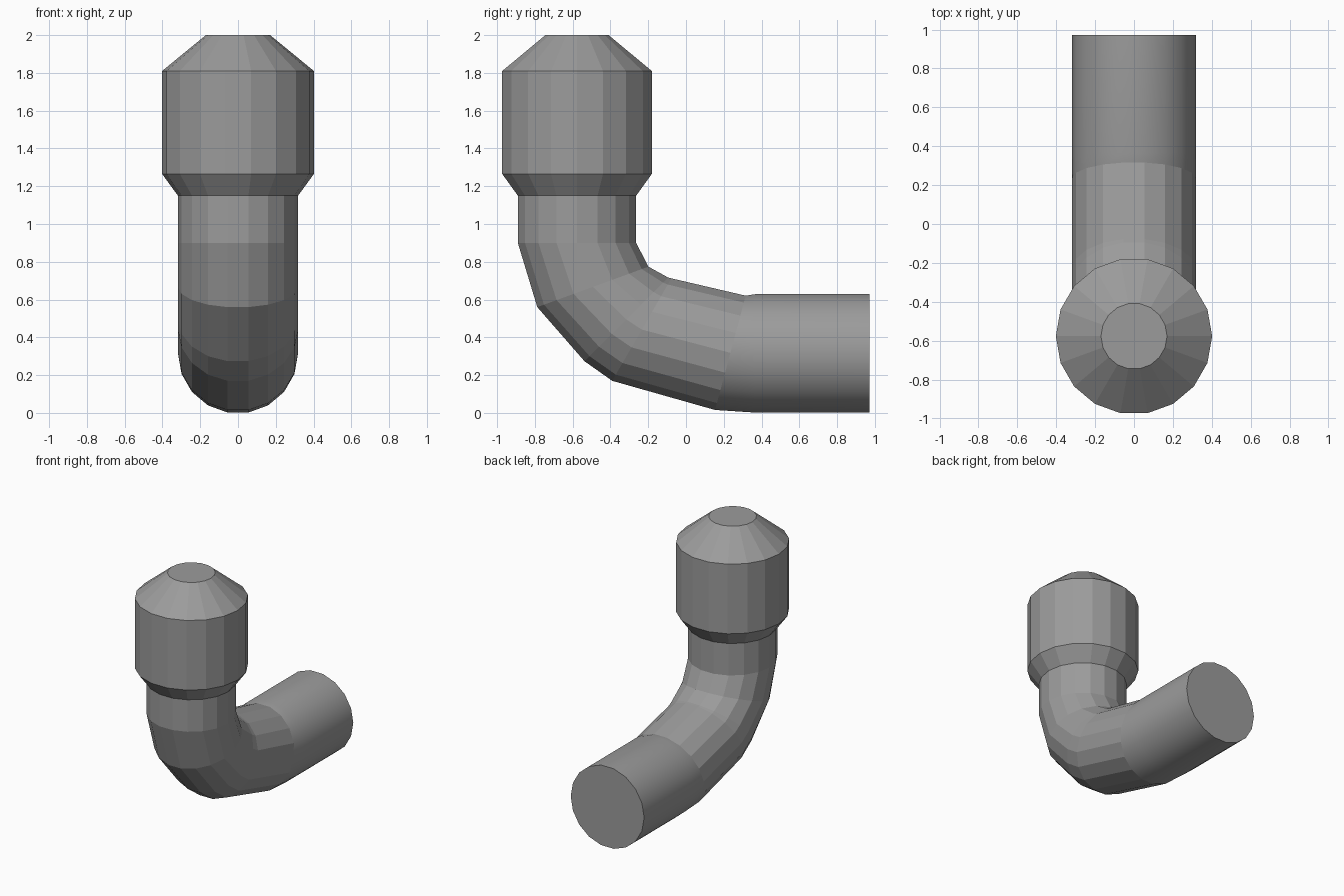
import bpy, bmesh, math

if "Cube" in bpy.data.objects:
    bpy.data.objects.remove(bpy.data.objects["Cube"])

SIDES = 18
R = 0.318
# ring stations along the pipe: centre y, centre z, tilt in degrees, radius
STATIONS = [
    (-0.577, 2.00, 0, 0.17),     # top of the cap
    (-0.577, 1.81, 0, 0.402),
    (-0.577, 1.265, 0, 0.402),   # collar bottom
    (-0.577, 1.15, 0, R),
    (-0.577, 0.90, 0, R),        # bend starts
    (-0.493, 0.667, 20, R),
    (-0.316, 0.495, 45, R),
    (-0.234, 0.441, 60, R),
    (0.235, 0.318, 75, R),
    (0.365, 0.315, 90, R),       # straight outlet
    (0.972, 0.315, 90, R),
]
SMOOTH_FROM = 8

bm = bmesh.new()


def ring(y, z, tilt, r):
    t = math.radians(tilt)
    verts = []
    for i in range(SIDES):
        a = 2 * math.pi * i / SIDES
        d = r * math.sin(a)
        verts.append(bm.verts.new((r * math.cos(a), y + d * math.cos(t), z + d * math.sin(t))))
    return verts


rings = [ring(*s) for s in STATIONS]

# skin between neighbouring rings, smooth only on the outlet
for k, (a, b) in enumerate(zip(rings, rings[1:])):
    for i in range(SIDES):
        j = (i + 1) % SIDES
        f = bm.faces.new((a[j], a[i], b[i], b[j]))
        f.smooth = k >= SMOOTH_FROM

# flat end caps with sharp rims
for cap in (bm.faces.new(rings[0]), bm.faces.new(rings[-1][::-1])):
    cap.smooth = False
    for e in cap.edges:
        e.smooth = False

mesh = bpy.data.meshes.new("elbow_pipe")
bm.to_mesh(mesh)
bm.free()
obj = bpy.data.objects.new("elbow_pipe", mesh)
bpy.context.collection.objects.link(obj)

# dark grey metal
metal = bpy.data.materials.new("dark_grey")
metal.diffuse_color = (0.33, 0.33, 0.33, 1)
metal.use_nodes = True
metal.node_tree.nodes["Principled BSDF"].inputs["Base Color"].default_value = metal.diffuse_color
mesh.materials.append(metal)
